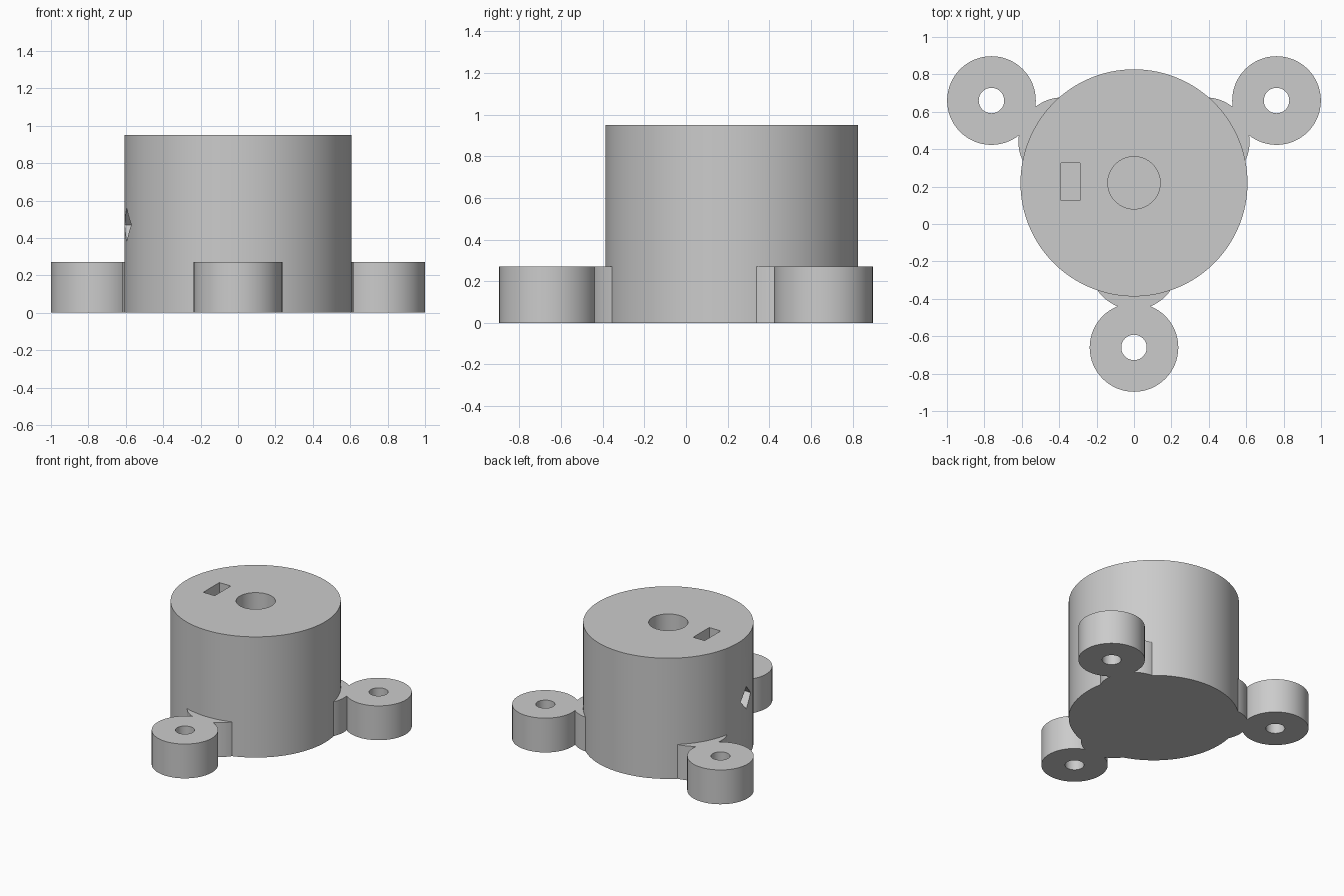
import bpy
import bmesh
from math import radians, cos, sin
from mathutils import Matrix

if "Cube" in bpy.data.objects:
    bpy.data.objects.remove(bpy.data.objects["Cube"], do_unlink=True)

BODY_Y, BODY_R, BODY_H = 0.22, 0.607, 0.95
EAR_R, EAR_H, HOLE_R, REACH = 0.237, 0.27, 0.068, 0.88

gray = bpy.data.materials.new("plain_gray")
gray.use_nodes = True
gray.diffuse_color = (0.6, 0.6, 0.6, 1)
gray.node_tree.nodes["Principled BSDF"].inputs["Base Color"].default_value = (0.6, 0.6, 0.6, 1)


def finish(name, bm, location):
    bmesh.ops.recalc_face_normals(bm, faces=bm.faces[:])
    mesh = bpy.data.meshes.new(name)
    bm.to_mesh(mesh)
    bm.free()
    mesh.materials.append(gray)
    obj = bpy.data.objects.new(name, mesh)
    obj.location = location
    bpy.context.collection.objects.link(obj)
    return obj


def cylinder(name, radius, z0, z1, x, y, segments=96):
    bm = bmesh.new()
    bmesh.ops.create_cone(bm, cap_ends=True, segments=segments, radius1=radius,
                          radius2=radius, depth=z1 - z0)
    return finish(name, bm, (x, y, (z0 + z1) / 2))


def box(name, size, location, tilt=0):
    bm = bmesh.new()
    bmesh.ops.create_cube(bm, size=1)
    bmesh.ops.scale(bm, vec=size, verts=bm.verts)
    bmesh.ops.rotate(bm, verts=bm.verts, matrix=Matrix.Rotation(radians(tilt), 3, "X"))
    return finish(name, bm, location)


def ring(name, outer, inner, height, x, y, segments=64):
    # rectangular section spun round the upright axis
    bm = bmesh.new()
    section = [bm.verts.new(p) for p in
               ((inner, 0, 0), (outer, 0, 0), (outer, 0, height), (inner, 0, height))]
    edges = [bm.edges.new((section[i], section[(i + 1) % 4])) for i in range(4)]
    bmesh.ops.spin(bm, geom=section + edges, cent=(0, 0, 0), axis=(0, 0, 1),
                   angle=radians(360), steps=segments)
    bmesh.ops.remove_doubles(bm, verts=bm.verts, dist=1e-4)
    return finish(name, bm, (x, y, 0))


def shade(obj):
    bpy.ops.object.select_all(action="DESELECT")
    obj.select_set(True)
    bpy.context.view_layer.objects.active = obj
    bpy.ops.object.shade_smooth_by_angle(angle=radians(30))


# Main drum with shaft bore, top slot and diamond side port
body = cylinder("body", BODY_R, 0, BODY_H, 0, BODY_Y, 128)
cutters = [
    cylinder("shaft_bore_cutter", 0.14, 0.4, 1.1, 0, BODY_Y, 64),
    box("top_slot_cutter", (0.1, 0.2, 0.7), (-0.34, 0.225, 0.75)),
    box("side_port_cutter", (0.4, 0.125, 0.125), (-0.5, 0.1, 0.47), 45),
]
bpy.context.view_layer.objects.active = body
for cutter in cutters:
    mod = body.modifiers.new(cutter.name, "BOOLEAN")
    mod.operation = "DIFFERENCE"
    mod.solver = "EXACT"
    mod.object = cutter
    bpy.ops.object.modifier_apply(modifier=mod.name)
    bpy.data.objects.remove(cutter, do_unlink=True)
shade(body)

# Three mounting ears, each joined to the drum by a rounded web
for side, angle in (("front", -90), ("back_left", 30), ("back_right", 150)):
    dx, dy = cos(radians(angle)), sin(radians(angle))
    shade(ring(side + "_mounting_ear", EAR_R, HOLE_R, EAR_H,
               REACH * dx, BODY_Y + REACH * dy))
    shade(cylinder(side + "_web", EAR_R, 0, EAR_H,
                   REACH / 2 * dx, BODY_Y + REACH / 2 * dy, 64))
